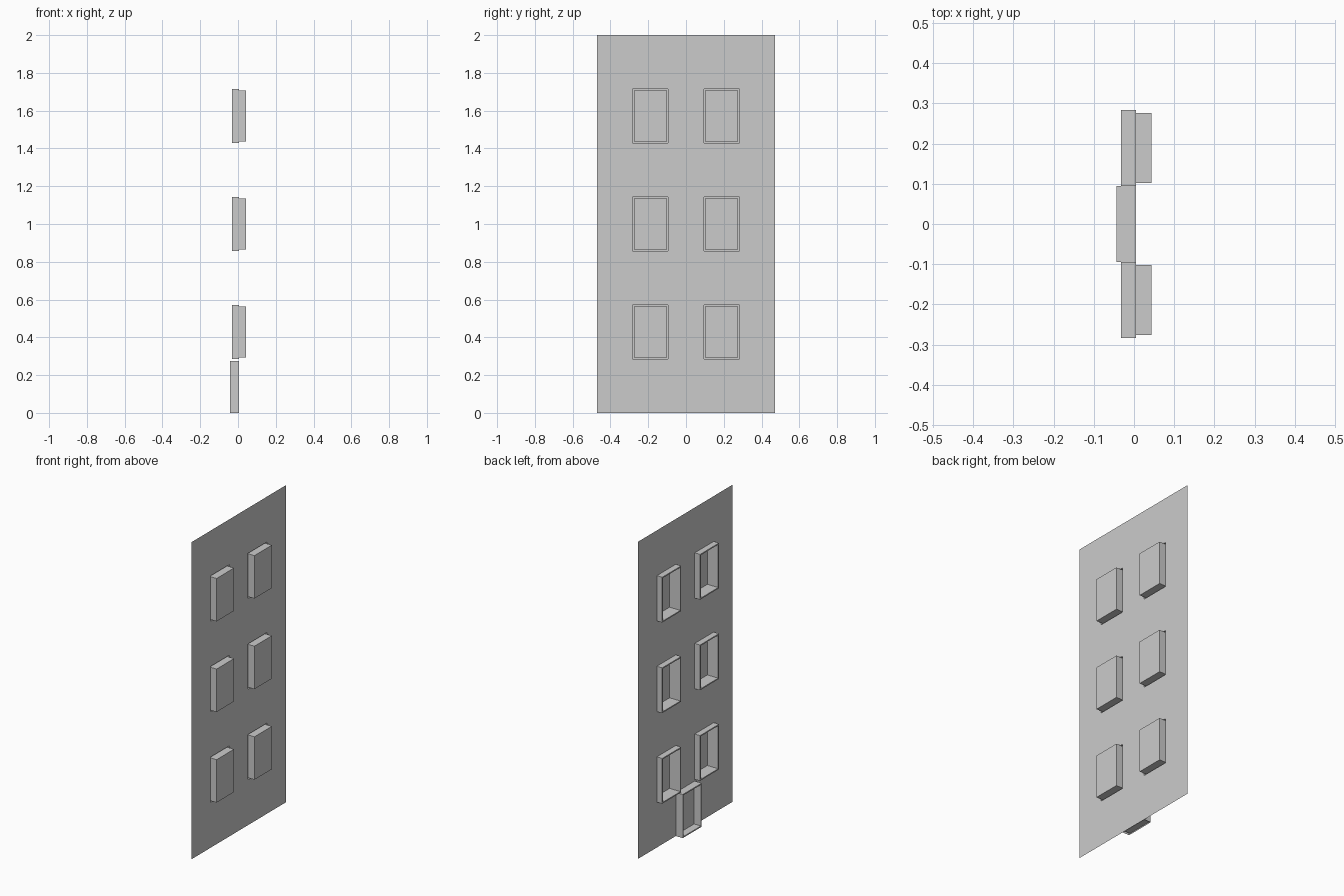
import bpy
import bmesh
from mathutils import Vector

if "Cube" in bpy.data.objects:
    bpy.data.objects.remove(bpy.data.objects["Cube"])

WALL_X = 0.005
CELL_Y, CELL_Z = 0.943 / 5, 2 / 7     # facade is a 5 x 7 grid of panels
BORDER = 0.0107


def quad(bm, y0, y1, z0, z1):
    """Flat panel facing -x."""
    pts = [(y0, z0), (y0, z1), (y1, z1), (y1, z0)]
    return bm.faces.new([bm.verts.new((WALL_X, y, z)) for y, z in pts])


def push(bm, faces, x):
    """Extrude each panel separately to the given x."""
    new = bmesh.ops.extrude_discrete_faces(bm, faces=faces)["faces"]
    for v in {v for f in new for v in f.verts}:
        v.co.x = x
    return new


def frame(bm, faces, front_x, back_x):
    """Raised frame with a recessed panel inside it."""
    faces = push(bm, faces, front_x)
    bmesh.ops.inset_individual(bm, faces=faces, thickness=BORDER)
    return push(bm, faces, back_x)


def finish(bm, name):
    mesh = bpy.data.meshes.new(name)
    bm.to_mesh(mesh)
    bm.free()
    bpy.context.collection.objects.link(bpy.data.objects.new(name, mesh))


# Facade sheet with two columns and three rows of recessed windows
bm = bmesh.new()
windows = []
for col in range(5):
    for row in range(7):
        y, z = (col - 2.5) * CELL_Y, row * CELL_Z
        panel = quad(bm, y, y + CELL_Y, z, z + CELL_Z)
        if col in (1, 3) and row in (1, 3, 5):
            windows.append(panel)
bmesh.ops.remove_doubles(bm, verts=bm.verts[:], dist=0.0001)
windows = [f for f in bm.faces
           if abs(abs(f.calc_center_median().y) - CELL_Y) < 0.01
           and round(f.calc_center_median().z / CELL_Z - 0.5) in (1, 3, 5)]
frame(bm, windows, -0.032, 0.0435)
finish(bm, "facade_with_windows")

# Door frame standing in front of the sheet, open underneath
bm = bmesh.new()
panel = quad(bm, -CELL_Y / 2, CELL_Y / 2, 0, CELL_Z - BORDER)
frame(bm, [panel], -0.0435, WALL_X - 0.001)
underside = [f for f in bm.faces if all(v.co.z < 0.0001 for v in f.verts)]
bmesh.ops.delete(bm, geom=underside, context='FACES')
finish(bm, "door_frame")
